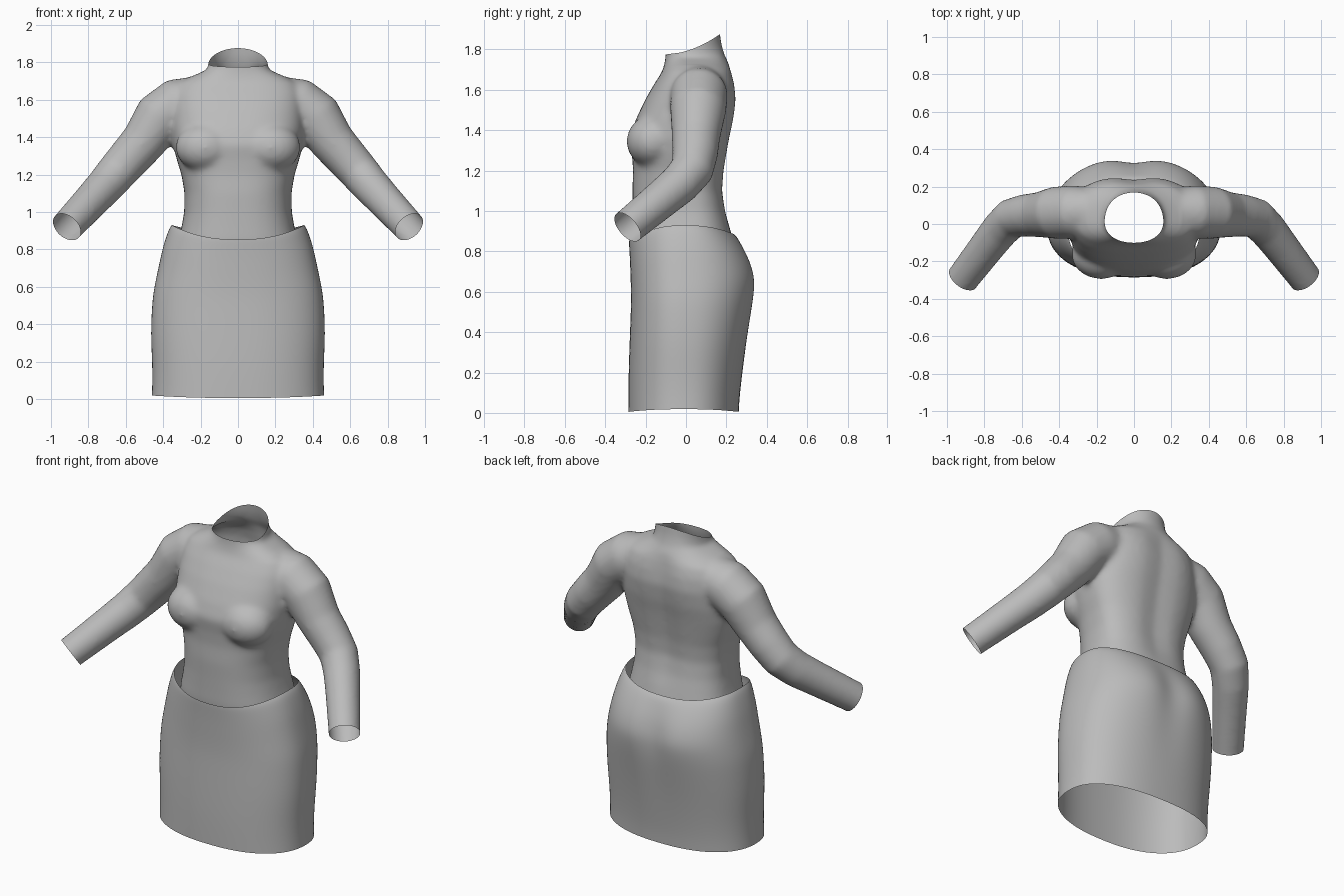
import bpy, bmesh, math
from mathutils import Vector

cube = bpy.data.objects.get("Cube")
if cube:
    bpy.data.objects.remove(cube, do_unlink=True)

cloth = bpy.data.materials.new("grey cloth")
cloth.use_nodes = True
grey = (0.5, 0.5, 0.5, 1)
cloth.diffuse_color = grey
cloth.node_tree.nodes["Principled BSDF"].inputs["Base Color"].default_value = grey


def add_object(name, bm):
    mesh = bpy.data.meshes.new(name)
    bm.to_mesh(mesh)
    bm.free()
    mesh.materials.append(cloth)
    obj = bpy.data.objects.new(name, mesh)
    bpy.context.collection.objects.link(obj)
    return obj


def loft(bm, rings, caps):
    """Skin a list of closed rings."""
    rows = [[bm.verts.new(p) for p in ring] for ring in rings]
    n = len(rows[0])
    for a, b in zip(rows, rows[1:]):
        for i in range(n):
            j = (i + 1) % n
            bm.faces.new((a[i], a[j], b[j], b[i]))
    if caps:
        bm.faces.new(rows[0][::-1])
        bm.faces.new(rows[-1])


def body_ring(z, half, front, back, power, dip=0, lift=None, n=48, mid=0):
    """Rounded section with separate front and back depth and a centre groove behind."""
    ring = []
    for i in range(n):
        a = math.tau * i / n
        c, s = math.cos(a), math.sin(a)
        x = half * math.copysign(abs(c) ** (2 / power), c)
        t = abs(s) ** (2 / power)
        y = mid + t * ((back - mid) if s > 0 else (front - mid))
        if s > 0:
            y -= dip * math.exp(-(x / 0.08) ** 2)
        ring.append((x, y, z + (lift(s) if lift else 0)))
    return ring


def shade(obj):
    for p in obj.data.polygons:
        p.use_smooth = True


# Top: closed torso, busts and sleeves, fused into one skin
bm = bmesh.new()
torso = [  # height, half width, front, back, spine groove
    (0.74, .33, -.25, .24, 0), (0.85, .318, -.262, .235, 0), (0.92, .302, -.262, .22, .005),
    (1.0, .288, -.263, .202, .015), (1.1, .286, -.266, .188, .02), (1.2, .303, -.262, .195, .02),
    (1.28, .328, -.268, .208, .02), (1.36, .348, -.28, .222, .02), (1.45, .355, -.25, .242, .02),
    (1.55, .35, -.203, .256, .02), (1.63, .34, -.157, .248, .02), (1.69, .31, -.118, .23, .01),
    (1.735, .235, -.105, .21, 0), (1.775, .168, -.1, .19, 0), (1.83, .155, -.1, .175, 0),
    (1.95, .155, -.105, .16, 0)]
loft(bm, [body_ring(z, w, f, b, 2.1 if z > 1.7 else 2.5, d, mid=.02)
          for z, w, f, b, d in torso], True)

arm = [  # centre and radius
    (.20, .07, 1.61, .12), (.32, .065, 1.575, .143), (.42, .06, 1.505, .14),
    (.505, .05, 1.375, .121), (.585, .045, 1.285, .114), (.655, .03, 1.205, .108),
    (.715, -.03, 1.135, .102), (.785, -.12, 1.06, .096), (.915, -.29, .92, .088),
    (.965, -.355, .865, .088)]
wrist = Vector(arm[-2][:3])
wrist_dir = (Vector(arm[-1][:3]) - wrist).normalized()
for side in (-1, 1):
    centres = [Vector((side * p[0], p[1], p[2])) for p in arm]
    rings = []
    for k, c in enumerate(centres):
        t = (centres[min(k + 1, len(arm) - 1)] - centres[max(k - 1, 0)]).normalized()
        u = t.cross(Vector((0, 1, 0))).normalized()
        v = t.cross(u)
        rings.append([c + arm[k][3] * (u * math.cos(math.tau * i / 24) + v * math.sin(math.tau * i / 24))
                      for i in range(24)])
    loft(bm, rings, True)
    bust = bmesh.ops.create_uvsphere(bm, u_segments=24, v_segments=16, radius=1)["verts"]
    for v in bust:
        v.co = Vector((side * .175 + v.co.x * .16, -.165 + v.co.y * .13, 1.345 + v.co.z * .13))
bmesh.ops.recalc_face_normals(bm, faces=bm.faces)
top = add_object("long_sleeved_top", bm)
fuse = top.modifiers.new("Fuse", 'REMESH')
fuse.mode = 'VOXEL'
fuse.voxel_size = 0.014
relax = top.modifiers.new("Relax", 'SMOOTH')
relax.factor = 0.5
relax.iterations = 14
fused = bpy.data.meshes.new_from_object(top.evaluated_get(bpy.context.evaluated_depsgraph_get()))
top.modifiers.clear()

# Open the waist, wrists and tilted neckline
bm = bmesh.new()
bm.from_mesh(fused)
cuts = [(Vector((0, 0, .82)), Vector((0, 0, -1))),
        (Vector((0, -.1, 1.775)), Vector((0, -.1, .265)))]
for side in (-1, 1):
    cuts.append((Vector((side * wrist.x, wrist.y, wrist.z)),
                 Vector((side * wrist_dir.x, wrist_dir.y, wrist_dir.z))))
for point, normal in cuts:
    bmesh.ops.bisect_plane(bm, geom=bm.verts[:] + bm.edges[:] + bm.faces[:], dist=1e-5,
                           plane_co=point, plane_no=normal, clear_outer=True)
# Sag the sides of the neckline
for v in bm.verts:
    if v.co.z > 1.72 and abs(v.co.x) < .25:
        w = min(1, (v.co.z - 1.72) / .08)
        v.co.z -= .022 * w * max(0, 1 - ((v.co.y - .035) / .135) ** 2)
bm.to_mesh(top.data)
bm.free()
top.data.materials.clear()
top.data.materials.append(cloth)
shade(top)

# Skirt: open tube with a dipped waistline and full seat
bm = bmesh.new()
skirt = [  # height, half width, front, back, seat groove
    (0.005, .462, -.286, .262, 0), (0.08, .459, -.286, .266, 0), (0.2, .46, -.285, .28, 0),
    (0.35, .468, -.28, .303, .005), (0.5, .461, -.274, .332, .015), (0.57, .452, -.273, .346, .025),
    (0.64, .435, -.274, .356, .035), (0.7, .42, -.276, .345, .035), (0.76, .405, -.278, .32, .025),
    (0.82, .384, -.281, .283, .012), (0.855, .368, -.283, .255, 0), (0.87, .355, -.283, .238, 0)]


def waist_lift(z):
    k = max(0, (z - .5) / .37)
    hem = .014 * max(0, 1 - z / .2)
    return lambda s: (k * (.06 - (.078 if s < 0 else .045) * s * s)) + hem * (1 - s * s)


loft(bm, [body_ring(z, w, f, b, 2.35, d, waist_lift(z), 40, -.01) for z, w, f, b, d in skirt], False)
bmesh.ops.recalc_face_normals(bm, faces=bm.faces)
skirt_obj = add_object("skirt", bm)
sub = skirt_obj.modifiers.new("Smooth", 'SUBSURF')
sub.levels = sub.render_levels = 2
shade(skirt_obj)
